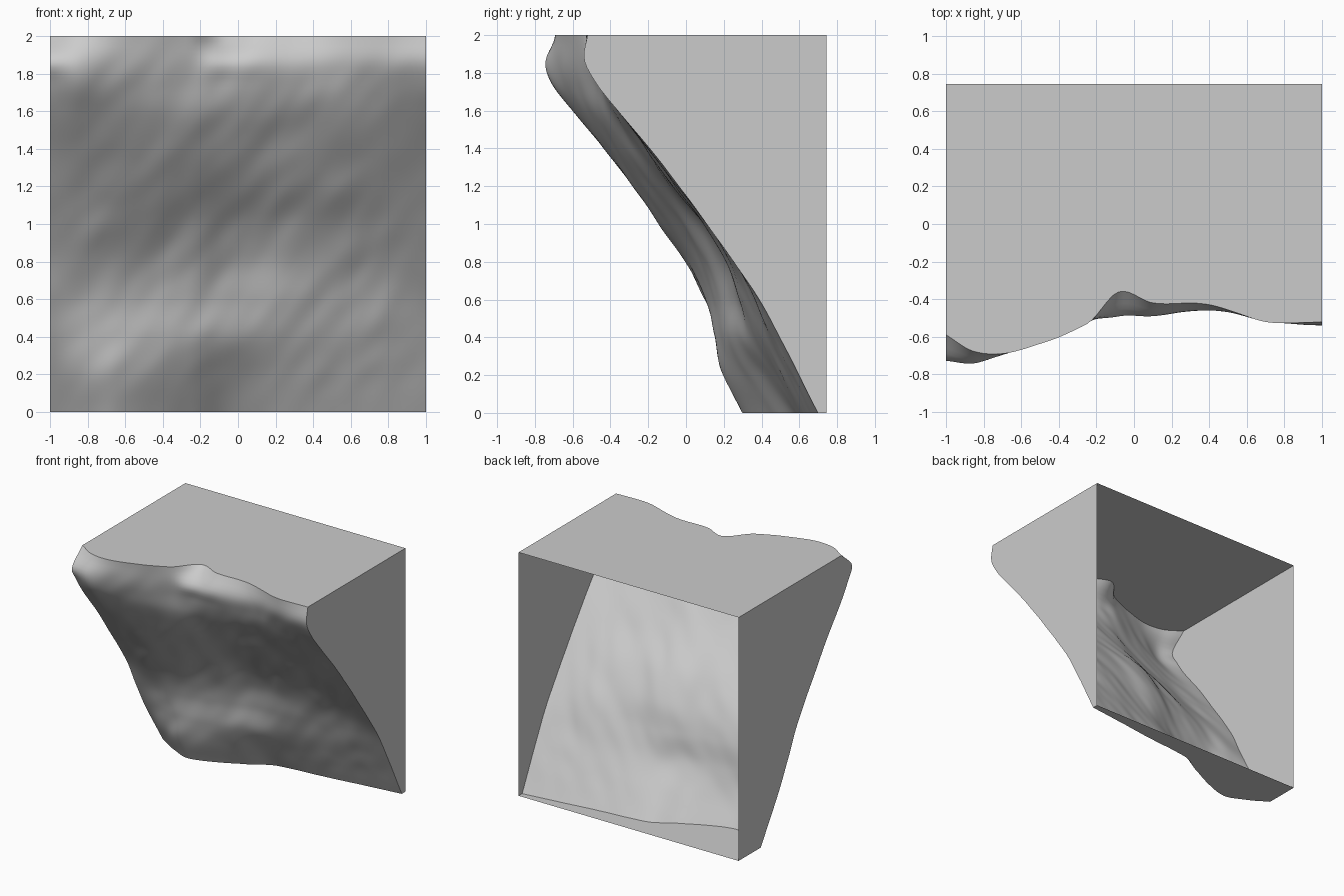
import bpy, bmesh
from mathutils import Vector, noise

if "Cube" in bpy.data.objects:
    bpy.data.objects.remove(bpy.data.objects["Cube"])

BACK = 0.745      # plane of the open back
N = 72            # grid steps across and up the cliff face

# Cliff profiles: for each x, the y depth at every height in ROWS
ROWS = [0, .2, .4, .6, .8, 1, 1.2, 1.4, 1.6, 1.75, 1.87, 2]
PROFILES = {
    -1.0: [.46, .33, .205, .10, .00, -.13, -.27, -.41, -.57, -.67, -.725, -.59],
    -.85: [.37, .25, .18, .11, .00, -.14, -.28, -.44, -.60, -.71, -.74, -.68],
    -.65: [.30, .20, .155, .11, .02, -.13, -.28, -.43, -.56, -.64, -.68, -.685],
    -.25: [.46, .33, .23, .19, .11, -.02, -.18, -.32, -.44, -.49, -.52, -.53],
    -.08: [.56, .42, .28, .24, .18, .06, -.11, -.26, -.39, -.46, -.49, -.36],
    .10: [.59, .47, .35, .28, .21, .09, -.08, -.23, -.37, -.45, -.49, -.42],
    .40: [.62, .51, .41, .32, .23, .10, -.06, -.21, -.35, -.43, -.46, -.43],
    .70: [.66, .56, .46, .36, .25, .11, -.05, -.21, -.36, -.45, -.51, -.52],
    1.0: [.70, .60, .495, .39, .25, .11, -.035, -.19, -.36, -.48, -.54, -.52],
}


def spline(xs, ys, t):
    """Smooth curve through the points, uneven spacing allowed."""
    n = len(xs)
    i = max(k for k in range(n - 1) if xs[k] <= t or k == 0)

    def slope(k):
        a, b = max(k - 1, 0), min(k + 1, n - 1)
        return (ys[b] - ys[a]) / (xs[b] - xs[a])

    h = xs[i + 1] - xs[i]
    u = (t - xs[i]) / h
    return ((2*u**3 - 3*u*u + 1) * ys[i] + (u**3 - 2*u*u + u) * h * slope(i)
            + (3*u*u - 2*u**3) * ys[i + 1] + (u**3 - u*u) * h * slope(i + 1))


def rock_y(x, z):
    xs = list(PROFILES)
    y = spline(xs, [spline(ROWS, PROFILES[k], z) for k in xs], x)
    # diagonal strata running up to the right, weaker at the borders
    fade = max(.3, min(1, 4 * (1 - abs(x)), 4 * z, 4 * (2 - z)))
    along, across = x * .6 + z * .8, x * .8 - z * .6
    y += .016 * fade * noise.noise(Vector((across * 4, along * 2, 3.1)))
    y += .010 * fade * noise.noise(Vector((across * 9, along * 4, 7.7)))
    return max(-BACK, min(y, BACK - .03))


def make_object(name, bm):
    mesh = bpy.data.meshes.new(name)
    bm.to_mesh(mesh)
    bm.free()
    ob = bpy.data.objects.new(name, mesh)
    bpy.context.collection.objects.link(ob)
    return ob


bm = bmesh.new()

# Overhanging front face
grid = [[bm.verts.new((x, rock_y(x, z), z))
         for x in (-1 + 2 * i / N for i in range(N + 1))]
        for z in (2 * j / N for j in range(N + 1))]
for j in range(N):
    for i in range(N):
        bm.faces.new((grid[j][i], grid[j][i + 1],
                      grid[j + 1][i + 1], grid[j + 1][i])).smooth = True

# Flat top, floor and sides reach back to the open rear plane
c = {(x, z): bm.verts.new((x, BACK, z)) for x in (-1, 1) for z in (0, 2)}
left, right = [r[0] for r in grid], [r[-1] for r in grid]
caps = [grid[-1] + [c[1, 2], c[-1, 2]],
        grid[0][::-1] + [c[-1, 0], c[1, 0]],
        left + [c[-1, 2], c[-1, 0]],
        right[::-1] + [c[1, 0], c[1, 2]]]
flat = [bm.faces.new(loop) for loop in caps]
for f in flat:
    for e in f.edges:
        e.smooth = False
bm.normal_update()
bmesh.ops.triangulate(bm, faces=flat)

cliff = make_object("cliff_block", bm)
